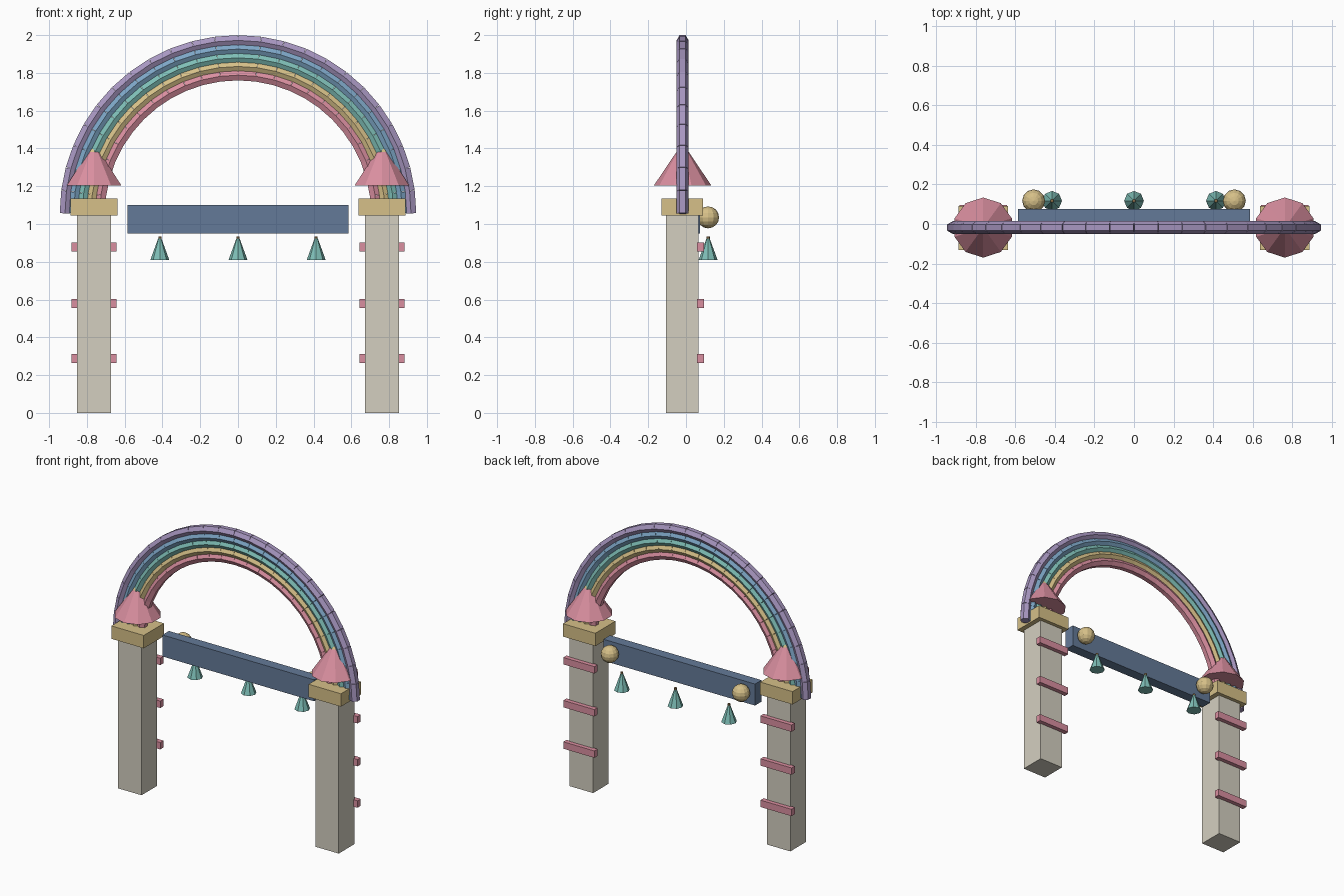
import bpy
from math import pi, sin, cos
from mathutils import Vector

cube = bpy.data.objects.get("Cube")
if cube:
    bpy.data.objects.remove(cube, do_unlink=True)


def material(name, rgb):
    linear = [((c / 255 + 0.055) / 1.055) ** 2.4 for c in rgb] + [1]
    mat = bpy.data.materials.new(name)
    mat.use_nodes = True
    mat.diffuse_color = linear
    mat.node_tree.nodes["Principled BSDF"].inputs["Base Color"].default_value = linear
    return mat


STONE = material("pale_stone", (212, 207, 192))
GOLD = material("soft_gold", (214, 192, 136))
PINK = material("rose_pink", (218, 143, 160))
SLATE = material("slate_blue", (100, 122, 152))
TEAL = material("teal", (126, 190, 182))
BLUE = material("sky_blue", (125, 166, 198))
PURPLE = material("lavender", (168, 151, 193))
BROWN = material("brown", (145, 112, 72))


def finish(name, mat):
    obj = bpy.context.object
    obj.name = name
    obj.data.materials.append(mat)
    return obj


def box(name, mat, centre, size):
    bpy.ops.mesh.primitive_cube_add(size=1, location=centre)
    obj = finish(name, mat)
    obj.scale = size
    return obj


def cone(name, mat, x, y, bottom, top, r1, r2, sides):
    bpy.ops.mesh.primitive_cone_add(vertices=sides, radius1=r1, radius2=r2,
                                    depth=top - bottom, location=(x, y, (bottom + top) / 2))
    return finish(name, mat)


def arch_band(name, mat, radius, segments=24):
    """Half ring made of straight six-sided rods laid end to end."""
    pieces = []
    for i in range(segments):
        a, b = (Vector((cos(t) * radius, ARCH_Y, ARCH_Z + sin(t) * radius))
                for t in (pi * i / segments, pi * (i + 1) / segments))
        # rod corners point along y, flats face outward
        bpy.ops.mesh.primitive_cylinder_add(
            vertices=6, radius=0.032, depth=(b - a).length, location=(a + b) / 2,
            rotation=(0, -pi * (i + 0.5) / segments, 0))
        pieces.append(bpy.context.object)
    bpy.ops.object.select_all(action="DESELECT")
    for piece in pieces:
        piece.select_set(True)
    bpy.context.view_layer.objects.active = pieces[0]
    bpy.ops.object.join()
    finish(name, mat)


ARCH_Y, ARCH_Z = -0.018, 1.056
PILLAR_X, PILLAR_Y = 0.762, -0.02
HANG_Y = 0.117

# Rainbow arch, inner band to outer band
bands = [("pink", PINK), ("gold", GOLD), ("teal", TEAL), ("blue", BLUE), ("purple", PURPLE)]
for i, (label, mat) in enumerate(bands):
    arch_band("arch_band_" + label, mat, 0.732 + 0.046 * i)

# Towers with caps, roofs, rungs and lantern balls
for side, s in (("left", 1), ("right", -1)):
    x = s * PILLAR_X
    box("pillar_" + side, STONE, (x, PILLAR_Y, 0.523), (0.181, 0.172, 1.046))
    box("pillar_cap_" + side, GOLD, (x, PILLAR_Y, 1.09), (0.25, 0.222, 0.09))
    cone("roof_" + side, PINK, x, ARCH_Y, 1.204, 1.385, 0.152, 0.03, 10)
    cone("roof_tip_" + side, GOLD, x, ARCH_Y, 1.375, 1.4, 0.036, 0.022, 10)
    for n, z in enumerate((0.289, 0.578, 0.878)):
        box(f"rung_{side}_{n + 1}", PINK, (x, 0.077, z), (0.24, 0.036, 0.048))
    bpy.ops.mesh.primitive_uv_sphere_add(segments=12, ring_count=8, radius=0.058,
                                         location=(s * 0.507, HANG_Y, 1.035))
    finish("ball_" + side, GOLD)

# Cross beam
box("cross_beam", SLATE, (0, 0.039, 1.026), (1.172, 0.072, 0.15))

# Hanging bells with little stems
for label, x in (("right", -0.414), ("middle", 0), ("left", 0.414)):
    cone("bell_" + label, TEAL, x, HANG_Y, 0.81, 0.925, 0.05, 0.008, 8)
    cone("bell_stem_" + label, BROWN, x, HANG_Y, 0.9, 0.935, 0.009, 0.009, 6)
